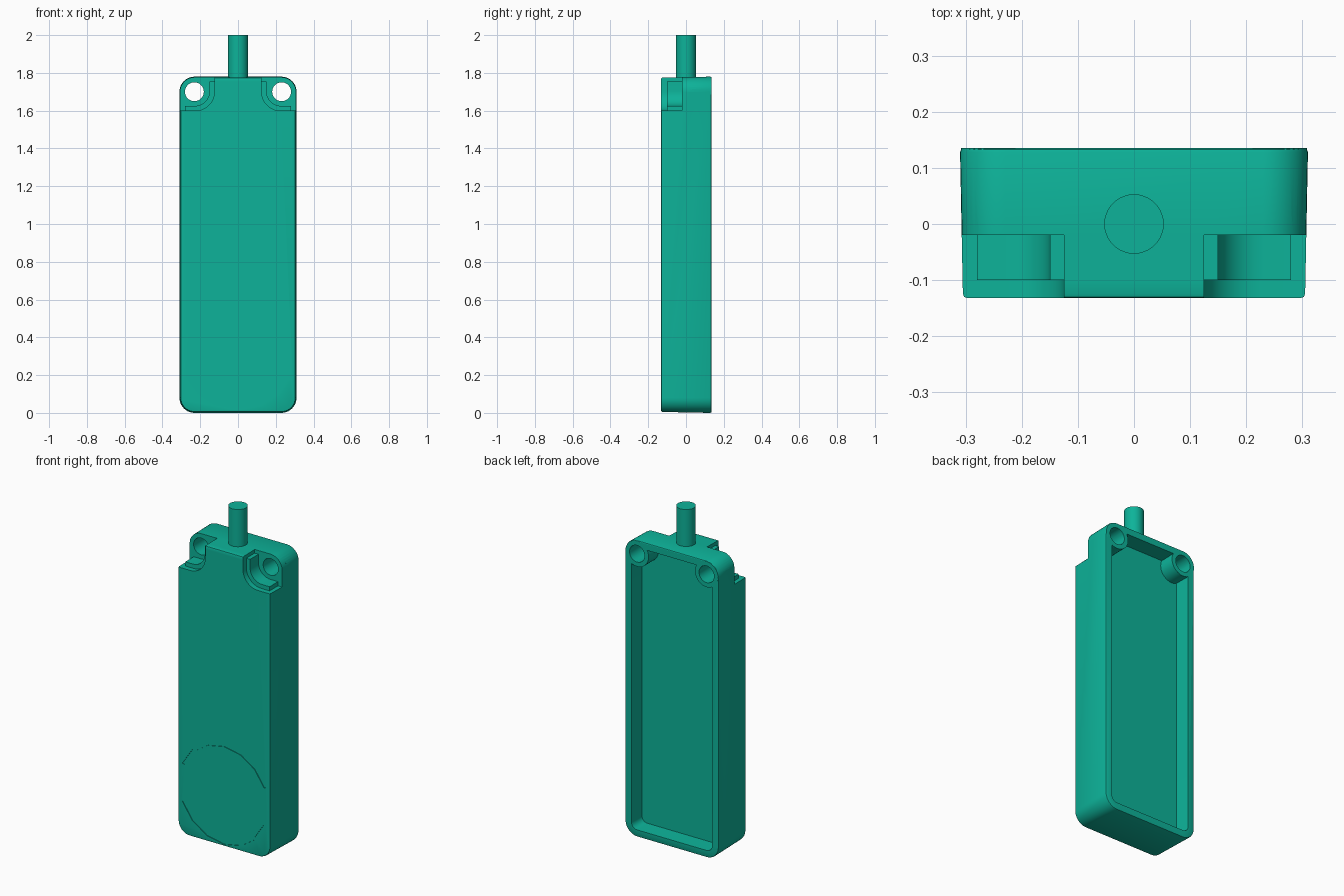
import bpy, bmesh
from math import sin, cos, radians

if "Cube" in bpy.data.objects:
    bpy.data.objects.remove(bpy.data.objects["Cube"])

# Single plastic colour
teal = bpy.data.materials.new("teal_plastic")
teal.use_nodes = True
COLOUR = (0.004, 0.45, 0.32, 1)
teal.diffuse_color = COLOUR
teal.node_tree.nodes["Principled BSDF"].inputs["Base Color"].default_value = COLOUR

HALF_W, HEIGHT, CORNER = 0.31, 1.78, 0.08
HOLE_X, HOLE_Z = 0.231, 1.70


def arc(cx, cz, r, start, end, steps):
    angles = [radians(start + (end - start) * i / steps) for i in range(steps + 1)]
    return [(cx + r * cos(a), cz + r * sin(a)) for a in angles]


def loft(name, rings):
    """Closed solid through rings of 3D points, capped at both ends."""
    bm = bmesh.new()
    loops = [[bm.verts.new(p) for p in ring] for ring in rings]
    for a, b in zip(loops, loops[1:]):
        n = len(a)
        for i in range(n):
            j = (i + 1) % n
            bm.faces.new((a[i], a[j], b[j], b[i]))
    bm.faces.new(loops[0])
    bm.faces.new(loops[-1])
    bmesh.ops.recalc_face_normals(bm, faces=bm.faces)
    mesh = bpy.data.meshes.new(name)
    bm.to_mesh(mesh)
    bm.free()
    mesh.materials.append(teal)
    obj = bpy.data.objects.new(name, mesh)
    bpy.context.collection.objects.link(obj)
    return obj


def prism(name, outline, y0, y1):
    return loft(name, [[(x, y, z) for x, z in outline] for y in (y0, y1)])


def rounded_ring(inset, y):
    r = max(CORNER - inset, 0.03)
    x, top, low = HALF_W - inset - r, HEIGHT - inset - r, inset + r
    points = (arc(x, top, r, 0, 90, 10) + arc(-x, top, r, 90, 180, 10)
              + arc(-x, low, r, 180, 270, 10) + arc(x, low, r, 270, 360, 10))
    return [(px, y, pz) for px, pz in points]


def combine(target, tool, operation):
    mod = target.modifiers.new(tool.name, "BOOLEAN")
    mod.object, mod.operation, mod.solver = tool, operation, "EXACT"
    bpy.context.view_layer.objects.active = target
    bpy.ops.object.modifier_apply(modifier=mod.name)
    bpy.data.objects.remove(tool)


def smooth(obj):
    bpy.ops.object.select_all(action="DESELECT")
    obj.select_set(True)
    bpy.context.view_layer.objects.active = obj
    bpy.ops.object.shade_smooth_by_angle(angle=radians(35))


# Housing: drafted outer wall, soft rims and a recessed back
housing = loft("housing", [rounded_ring(i, y) for i, y in (
    (0.013, -0.132), (0.007, -0.13), (0.005, -0.124), (0, 0.128),
    (0.002, 0.133), (0.006, 0.135), (0.042, 0.135), (0.046, 0.04))])

for side in (1, -1):
    def mirrored(points):
        return [(side * x, z) for x, z in points]

    # Screw boss in the back recess
    boss = prism("boss", mirrored(arc(HOLE_X, HOLE_Z, 0.077, 0, 350, 35)), 0.02, 0.135)
    combine(housing, boss, "UNION")

    # Front corner notch, leaving a low curved rib along its inner wall
    notch = arc(0.225, 1.70, 0.1, 180, 270, 10) + [(0.4, 1.6), (0.4, 1.9), (0.125, 1.9)]
    combine(housing, prism("notch", mirrored(notch), -0.2, -0.10), "DIFFERENCE")
    pocket = ([(0.125, 1.755), (0.15, 1.755)] + arc(0.23, 1.705, 0.08, 180, 270, 10)
              + [(0.28, 1.625), (0.28, 1.6), (0.4, 1.6), (0.4, 1.9), (0.125, 1.9)])
    combine(housing, prism("pocket", mirrored(pocket), -0.2, -0.02), "DIFFERENCE")

    # Through hole
    hole = mirrored(arc(HOLE_X, HOLE_Z, 0.05, 0, 350, 35))
    combine(housing, prism("hole", hole, -0.3, 0.3), "DIFFERENCE")

# Two faceted arc grooves on the front face
for start in (22.5, 202.5):
    band = (arc(0, 0.315, 0.3, start, start + 135, 6)
            + arc(0, 0.315, 0.287, start + 135, start, 6))
    combine(housing, prism("groove", band, -0.2, -0.128), "DIFFERENCE")
smooth(housing)

# Cable stub on the top
circle = arc(0, 0, 0.053, 0, 350, 35)
cable = loft("cable", [[(x, y, z) for x, y in circle] for z in (1.75, 2.0)])
smooth(cable)
